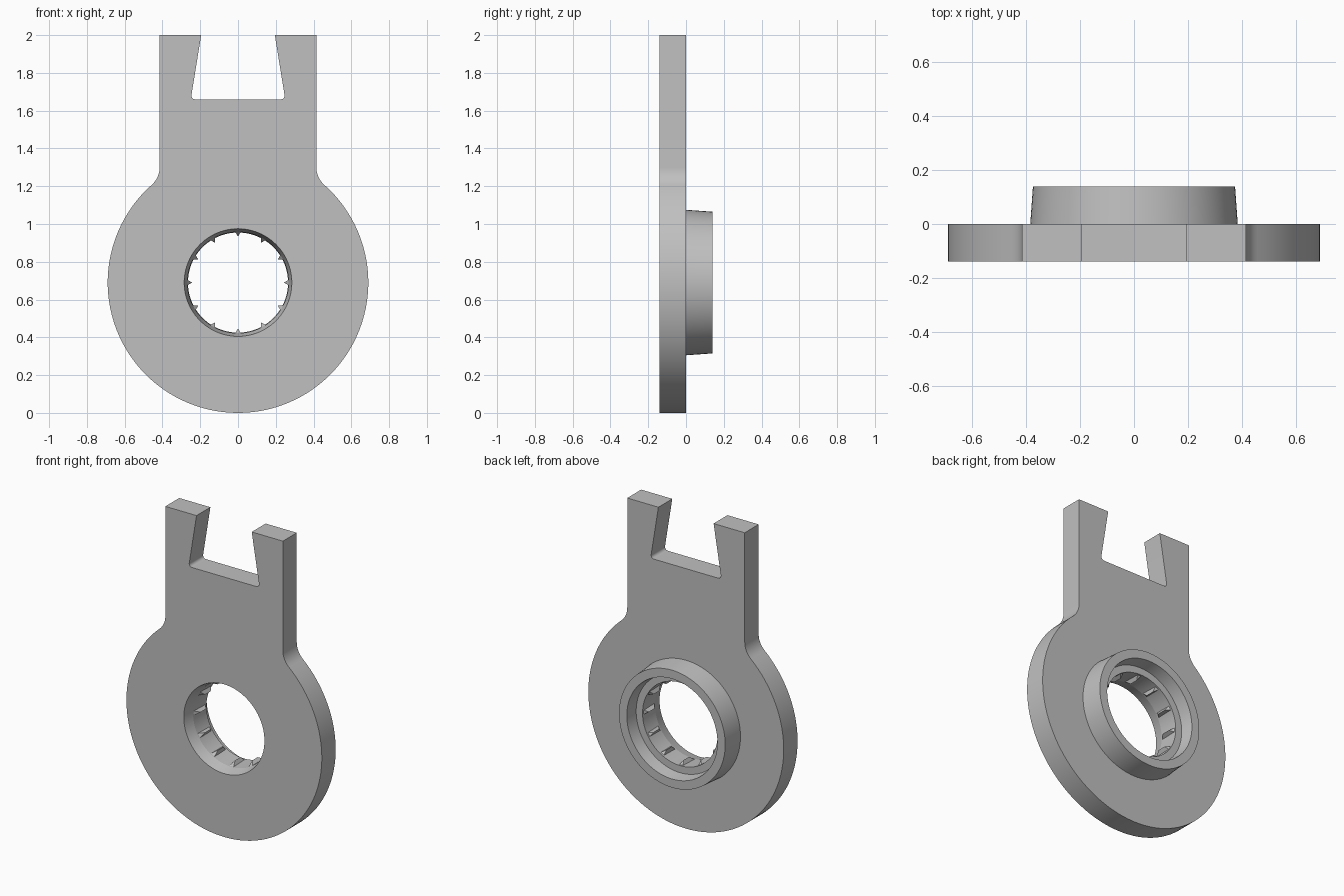
import bpy, bmesh, math
from math import sin, cos, pi
from mathutils import Vector

cube = bpy.data.objects.get("Cube")
if cube:
    bpy.data.objects.remove(cube, do_unlink=True)

grey = bpy.data.materials.new("matte_grey")
grey.use_nodes = True
COLOUR = (0.53, 0.53, 0.53, 1)
grey.diffuse_color = COLOUR
grey.node_tree.nodes["Principled BSDF"].inputs["Base Color"].default_value = COLOUR

FRONT, BACK = -0.14, 0.0
DISC_R = CZ = 0.69
NECK, NECK_Z, FILLET = 0.415, 1.3, 0.124
SEGMENTS = 96


def finish(bm, name):
    bmesh.ops.recalc_face_normals(bm, faces=bm.faces)
    mesh = bpy.data.meshes.new(name)
    bm.to_mesh(mesh)
    bm.free()
    mesh.materials.append(grey)
    obj = bpy.data.objects.new(name, mesh)
    bpy.context.collection.objects.link(obj)
    bpy.ops.object.select_all(action='DESELECT')
    obj.select_set(True)
    bpy.context.view_layer.objects.active = obj
    bpy.ops.object.shade_smooth_by_angle(angle=math.radians(10))
    return obj


def arc(cx, cz, r, start, end, steps):
    return [(cx + r * cos(start + (end - start) * i / steps),
             cz + r * sin(start + (end - start) * i / steps)) for i in range(steps + 1)]


def rounded_corner(before, corner, after, r, steps=12):
    # arc tangent to both legs of a corner
    a = (Vector(before) - Vector(corner)).normalized()
    b = (Vector(after) - Vector(corner)).normalized()
    half = a.angle(b) / 2
    centre = Vector(corner) + (a + b).normalized() * r / sin(half)
    p = Vector(corner) + a * r / math.tan(half) - centre
    q = Vector(corner) + b * r / math.tan(half) - centre
    t0 = math.atan2(p.y, p.x)
    sweep = (math.atan2(q.y, q.x) - t0 + pi) % (2 * pi) - pi
    return arc(centre.x, centre.y, r, t0, t0 + sweep, steps)


def loop(bm, points, y):
    verts = [bm.verts.new((x, y, z)) for x, z in points]
    edges = [bm.edges.new((v, verts[i - 1])) for i, v in enumerate(verts)]
    return verts, edges


def bridge(bm, a, b):
    for i in range(len(a)):
        bm.faces.new((a[i - 1], a[i], b[i], b[i - 1]))


# Right half of the outline, from the bottom up to the middle of the notch
join = math.atan2(NECK_Z - CZ, NECK + FILLET)
half = arc(0, CZ, DISC_R, -pi / 2, join, 44)
half += arc(NECK + FILLET, NECK_Z, FILLET, pi + join, pi, 10)
half += [(NECK, 2), (0.195, 2)]
half += rounded_corner((0.195, 2), (0.25, 1.66), (0, 1.66), 0.02)
outline = half + [(-x, z) for x, z in reversed(half[1:])]

# Plate, tapered bore and rear collar as one closed body
bm = bmesh.new()
front, front_edges = loop(bm, outline, FRONT)
back, back_edges = loop(bm, outline, BACK)
bridge(bm, front, back)
turned = [(0.285, FRONT), (0.268, -0.07), (0.265, 0.06), (0.31, 0.06),
          (0.32, 0.14), (0.375, 0.14), (0.385, BACK)]
rings = [loop(bm, arc(0, CZ, r, 0, 2 * pi, SEGMENTS)[:-1], y) for r, y in turned]
for a, b in zip(rings, rings[1:]):
    bridge(bm, a[0], b[0])
for edges in (front_edges + rings[0][1], back_edges + rings[-1][1]):
    bmesh.ops.triangle_fill(bm, edges=edges, use_beauty=True,
                            normal=(0, -1, 0))
finish(bm, "ring_plate")

# Twelve small wedge ribs inside the bore
bm = bmesh.new()
for k in range(12):
    t = k * pi / 6
    out, side = Vector((cos(t), 0, sin(t))), Vector((-sin(t), 0, cos(t)))

    def point(r, s, y):
        return bm.verts.new(out * r + side * s + Vector((0, y, CZ)))

    a, b = point(0.272, -0.017, -0.07), point(0.272, 0.017, -0.07)
    c, d = point(0.272, -0.017, 0.055), point(0.272, 0.017, 0.055)
    e, f = point(0.243, 0, -0.03), point(0.243, 0, 0.025)
    for face in ((a, b, d, c), (a, e, f, c), (b, d, f, e), (a, b, e), (c, f, d)):
        bm.faces.new(face)
finish(bm, "bore_ribs")
